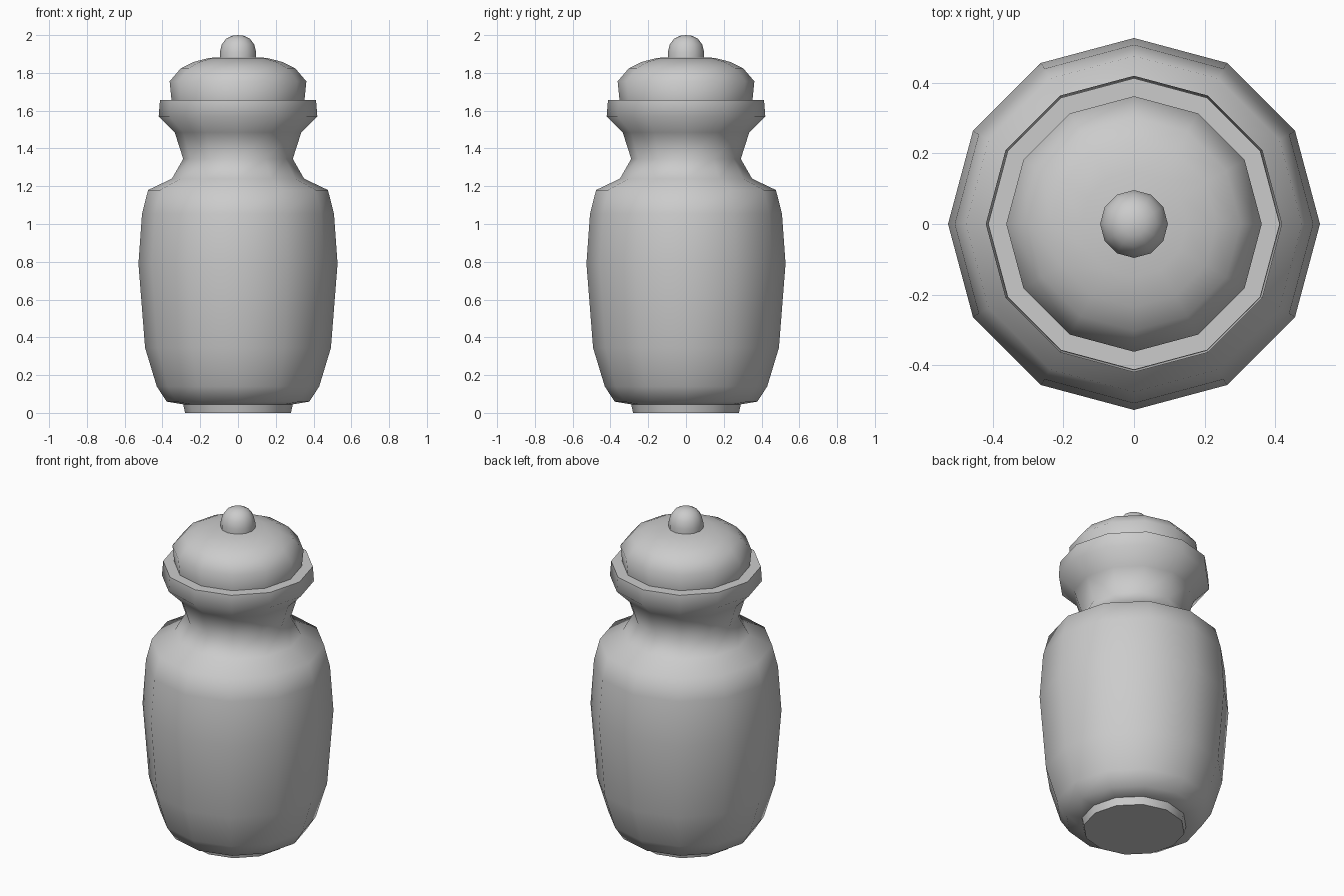
import bpy, bmesh, math

if "Cube" in bpy.data.objects:
    bpy.data.objects.remove(bpy.data.objects["Cube"])

SIDES = 12


def lathe(name, profile, smooth_angle=45):
    """Revolve (radius, height) points around z; radius 0 makes a pole."""
    bm = bmesh.new()
    rings = []
    for r, z in profile:
        if r == 0:
            rings.append([bm.verts.new((0, 0, z))] * SIDES)
        else:
            rings.append([bm.verts.new((r * math.cos(math.tau * i / SIDES),
                                        r * math.sin(math.tau * i / SIDES), z))
                          for i in range(SIDES)])
    for a, b in zip(rings, rings[1:]):
        for i in range(SIDES):
            j = (i + 1) % SIDES
            bm.faces.new(list(dict.fromkeys((a[i], a[j], b[j], b[i]))))
    # flat caps on any open end
    if profile[0][0] > 0:
        bm.faces.new(rings[0][::-1])
    if profile[-1][0] > 0:
        bm.faces.new(rings[-1])
    bmesh.ops.recalc_face_normals(bm, faces=bm.faces)
    mesh = bpy.data.meshes.new(name)
    bm.to_mesh(mesh)
    bm.free()
    ob = bpy.data.objects.new(name, mesh)
    bpy.context.collection.objects.link(ob)
    bpy.ops.object.select_all(action='DESELECT')
    ob.select_set(True)
    bpy.context.view_layer.objects.active = ob
    bpy.ops.object.shade_smooth_by_angle(angle=math.radians(smooth_angle))
    return ob


# Foot, belly, shoulder, neck and flared rim
lathe("jar_body", [
    (0.28, 0.0), (0.29, 0.045), (0.378, 0.06), (0.43, 0.14), (0.492, 0.345),
    (0.527, 0.79), (0.508, 1.055), (0.476, 1.18), (0.35, 1.24),
    (0.29, 1.345), (0.335, 1.485), (0.42, 1.57), (0.413, 1.657)], 55)

# Domed lid sitting on the rim
lathe("lid", [
    (0.352, 1.655), (0.362, 1.755), (0.302, 1.825), (0.235, 1.858),
    (0.15, 1.88), (0.0, 1.882)], 55)

# Rounded knob
lathe("lid_knob", [
    (0.096, 1.875), (0.096, 1.91), (0.086, 1.95), (0.064, 1.98),
    (0.034, 1.996), (0.0, 2.0)])
